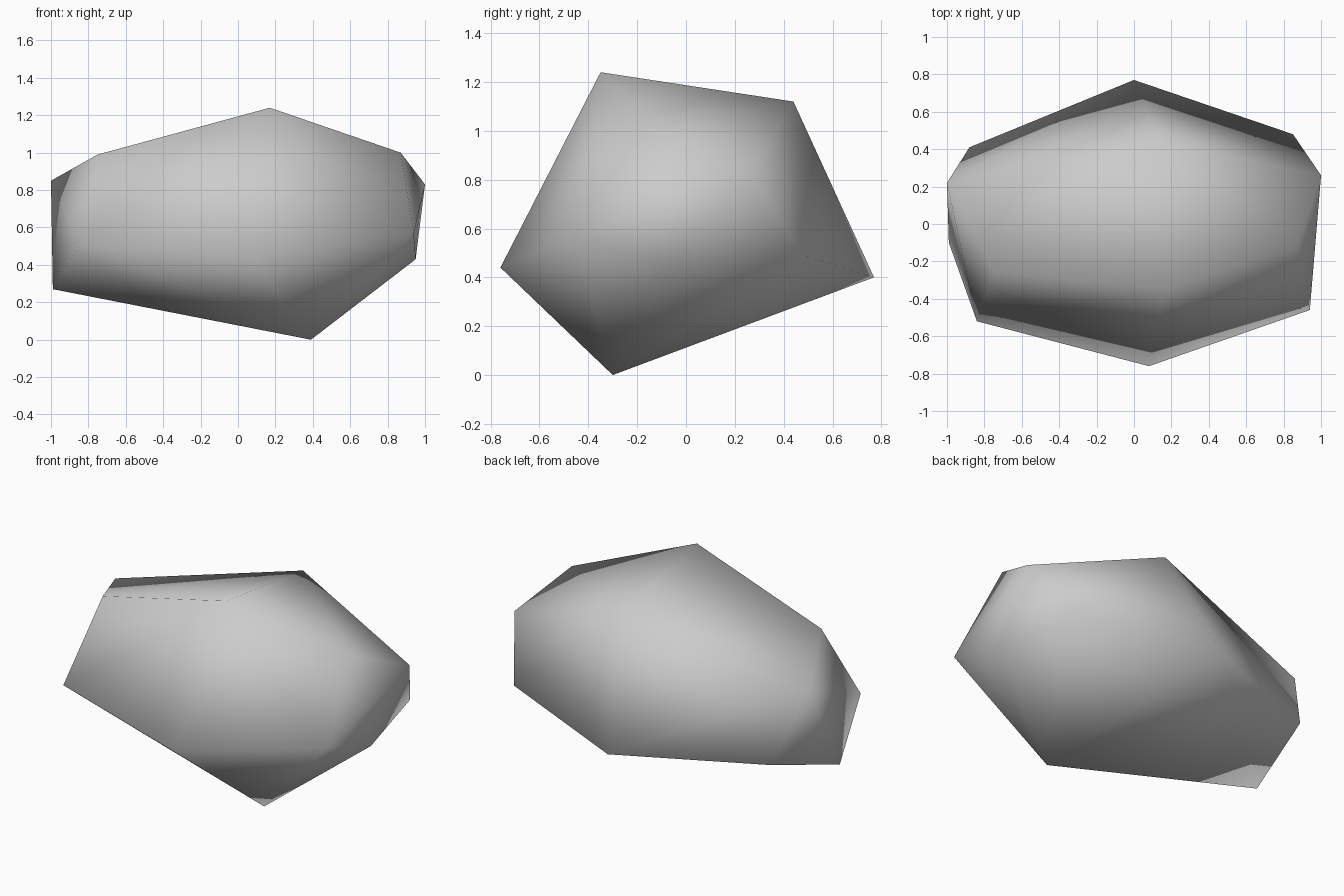
import bpy
import bmesh

default_cube = bpy.data.objects.get("Cube")
if default_cube:
    bpy.data.objects.remove(default_cube, do_unlink=True)


def flat_material(name, colour):
    material = bpy.data.materials.new(name)
    material.use_nodes = True
    material.diffuse_color = colour
    material.node_tree.nodes["Principled BSDF"].inputs["Base Color"].default_value = colour
    return material


# Corners of the boulder: a wide waist and a smaller ring at each end
waist = [(.17, -.35, 1.24), (.14, .44, 1.12), (0, .77, .4), (.39, -.3, 0), (.08, -.76, .44)]
right_end = [(-1, .22, .85), (-.99, -.1, .27), (-.75, -.26, .99), (-.84, -.52, .51), (-.88, .41, .43)]
left_end = [(1, .26, .83), (.85, .48, .49), (.95, -.05, .43), (.87, -.12, 1), (.94, -.46, .57)]

# Wrap the corners in one closed faceted skin, shaded smooth all over
bm = bmesh.new()
for corner in waist + right_end + left_end:
    bm.verts.new(corner)
bmesh.ops.convex_hull(bm, input=bm.verts[:])
bmesh.ops.recalc_face_normals(bm, faces=bm.faces[:])
for face in bm.faces:
    face.smooth = True

mesh = bpy.data.meshes.new("boulder")
bm.to_mesh(mesh)
bm.free()
mesh.materials.append(flat_material("stone grey", (.6, .6, .6, 1)))
boulder = bpy.data.objects.new("boulder", mesh)
bpy.context.collection.objects.link(boulder)
